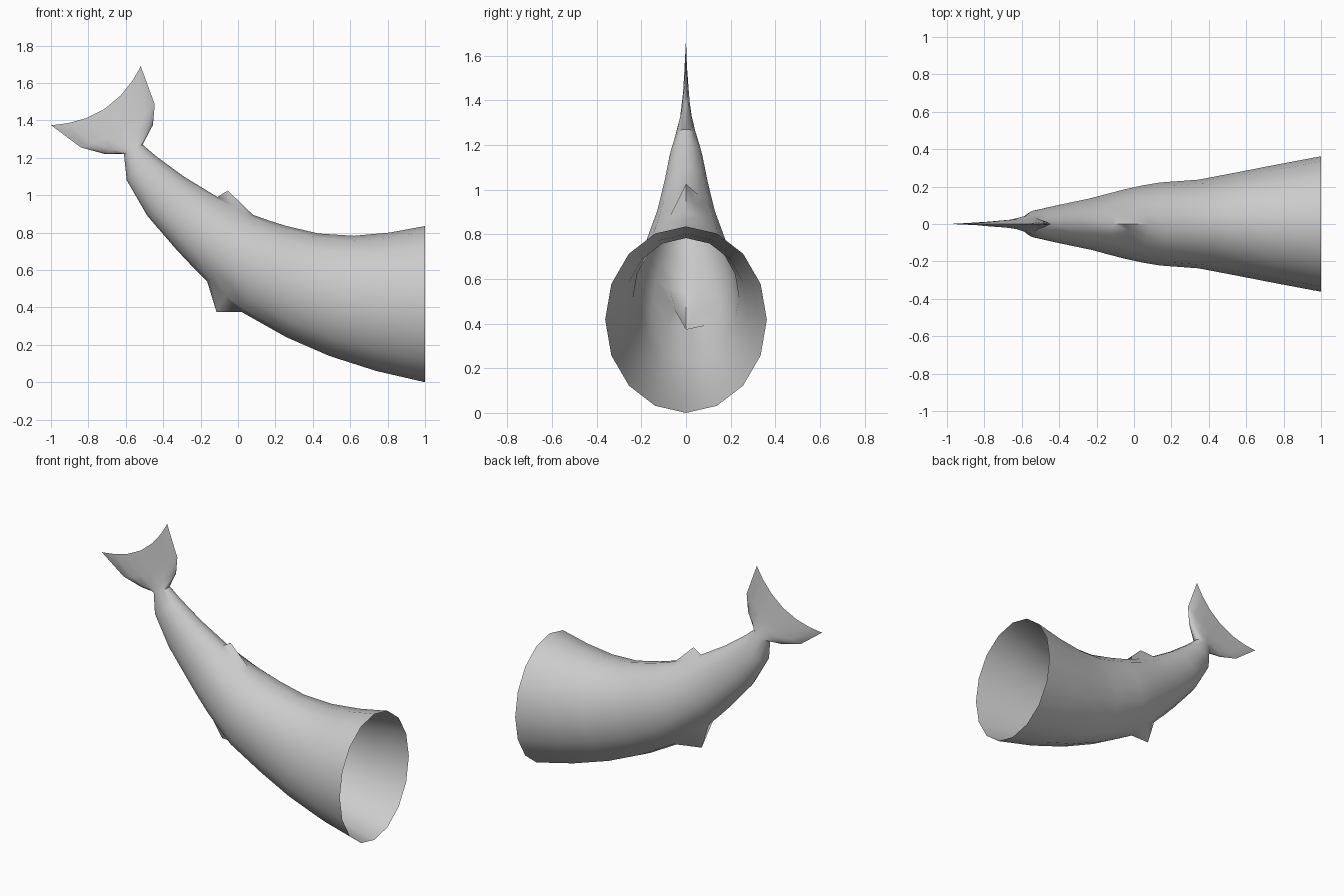
import bpy, bmesh, math
from mathutils import Vector

if "Cube" in bpy.data.objects:
    bpy.data.objects.remove(bpy.data.objects["Cube"])

SIDES = 16

# Rings from open mouth to fluke edge:
# top x, top z, bottom x, bottom z, half width, inward bow
RINGS = [
    (1.00, .835, 1.00, .00, .362, 0),
    (.81, .80, .74, .06, .32, 0),
    (.62, .783, .49, .14, .277, 0),
    (.43, .795, .26, .24, .237, 0),
    (.26, .835, .02, .375, .222, 0),
    (.17, .863, -.07, .455, .207, 0),     # belly fin ring
    (.08, .895, -.165, .54, .187, 0),
    (-.025, .945, -.25, .625, .163, 0),   # back fin ring
    (-.11, .99, -.33, .71, .14, 0),
    (-.29, 1.10, -.485, .89, .105, 0),
    (-.44, 1.21, -.595, 1.08, .075, 0),
    (-.51, 1.27, -.61, 1.22, .047, 0),
    (-.455, 1.375, -.71, 1.22, .028, 0),
    (-.445, 1.485, -.84, 1.255, .018, .03),
    (-.52, 1.69, -1.00, 1.375, 0, .085),
]
# Fin tips pulled out of the body: ring index -> (vertex index, x, z)
FINS = {5: (SIDES // 2, -.115, .375), 7: (0, -.055, 1.025)}


def ring_points(tx, tz, bx, bz, width, bow):
    top, bottom = Vector((tx, 0, tz)), Vector((bx, 0, bz))
    mid, half = (top + bottom) / 2, (top - bottom) / 2
    inward = Vector((half.z, 0, -half.x)).normalized()
    pts = []
    for i in range(SIDES):
        a = math.tau * i / SIDES
        c = math.cos(a)
        pts.append(mid + half * c + inward * bow * (1 - c * c)
                   + Vector((0, width * math.sin(a), 0)))
    return pts


bm = bmesh.new()
loops = []
for r, spec in enumerate(RINGS):
    pts = ring_points(*spec)
    if r in FINS:
        tip, x, z = FINS[r]
        base = pts[tip].copy()
        # narrow the root of the fin, then pull out its tip
        for side in (-1, 1):
            n = pts[(tip + side) % SIDES]
            n.y *= .6
            n.x += (base.x - n.x) * .6
            n.z += (base.z - n.z) * .6
        pts[tip] = Vector((x, 0, z))
    loops.append([bm.verts.new(p) for p in pts])

# Skin between neighbouring rings, mouth left open
for a, b in zip(loops, loops[1:]):
    for i in range(SIDES):
        j = (i + 1) % SIDES
        bm.faces.new((a[i], a[j], b[j], b[i]))

# Close the thin trailing edge of the fluke
bmesh.ops.remove_doubles(bm, verts=bm.verts, dist=1e-4)
bmesh.ops.recalc_face_normals(bm, faces=bm.faces)
body = max(bm.faces, key=lambda f: f.calc_center_median().y)
if body.normal.y < 0:
    bmesh.ops.reverse_faces(bm, faces=bm.faces)

mesh = bpy.data.meshes.new("fish_tail")
bm.to_mesh(mesh)
bm.free()
tail = bpy.data.objects.new("fish_tail", mesh)
bpy.context.collection.objects.link(tail)
bpy.context.view_layer.objects.active = tail
tail.select_set(True)
bpy.ops.object.shade_smooth_by_angle(angle=math.radians(40))
